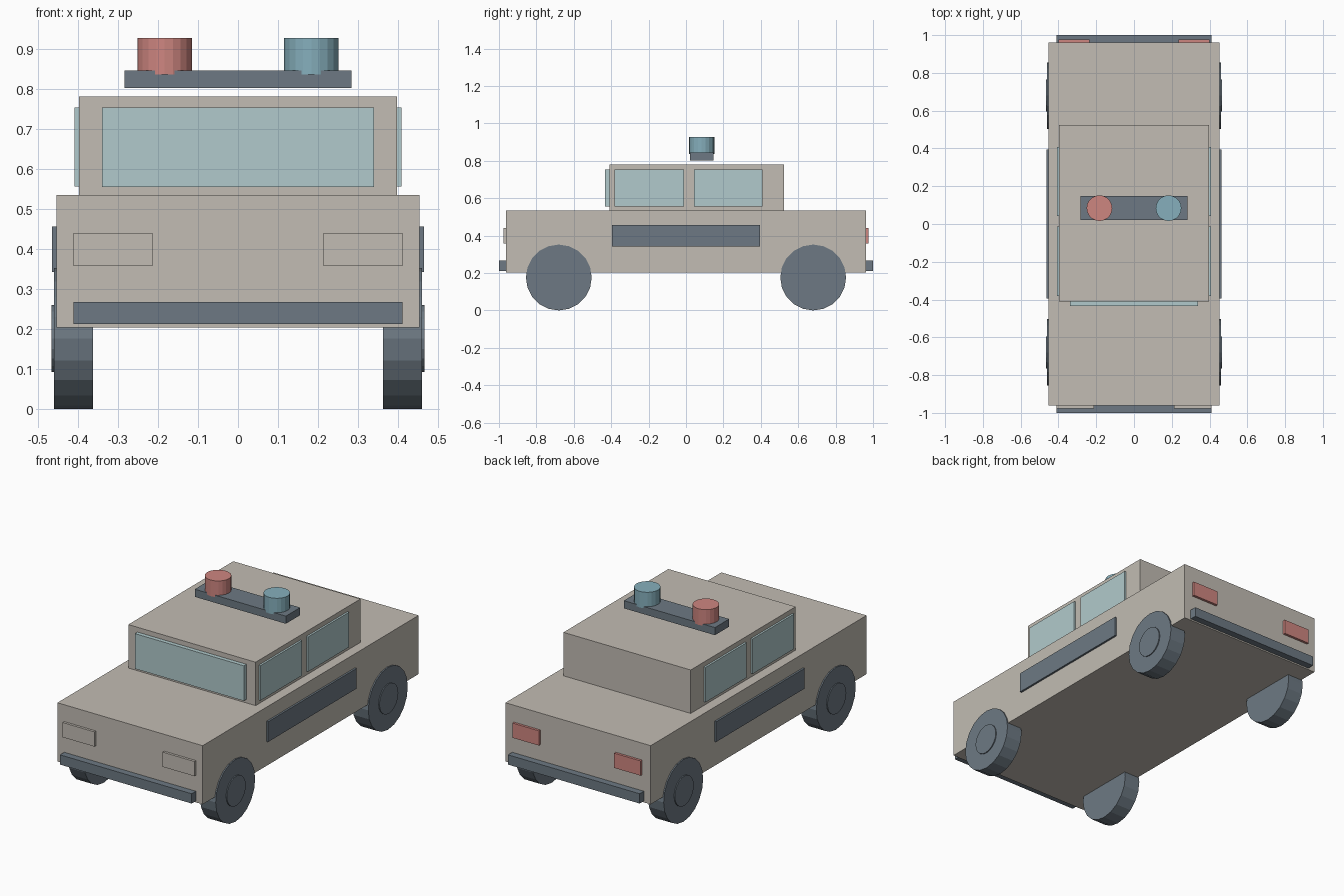
import bpy, bmesh, math
from mathutils import Matrix

if "Cube" in bpy.data.objects:
    bpy.data.objects.remove(bpy.data.objects["Cube"])


def mat(name, rgb):
    m = bpy.data.materials.new(name)
    lin = [((c / 255 + 0.055) / 1.055) ** 2.4 for c in rgb]
    m.diffuse_color = (*lin, 1)
    m.use_nodes = True
    m.node_tree.nodes["Principled BSDF"].inputs["Base Color"].default_value = m.diffuse_color
    return m


CREAM = mat("cream_paint", (194, 188, 179))
DARK = mat("dark_slate", (109, 121, 131))
GLASS = mat("pale_glass", (177, 202, 204))
RED = mat("red_lamp", (206, 134, 128))
BLUE = mat("blue_lamp", (134, 175, 188))


def finish(name, bm, m):
    me = bpy.data.meshes.new(name)
    bm.to_mesh(me)
    bm.free()
    me.materials.append(m)
    ob = bpy.data.objects.new(name, me)
    bpy.context.collection.objects.link(ob)
    return ob


def box(name, x, y, z, m):
    """Box from (min, max) ranges on each axis."""
    bm = bmesh.new()
    size = [r[1] - r[0] for r in (x, y, z)]
    mid = [(r[0] + r[1]) / 2 for r in (x, y, z)]
    bmesh.ops.create_cube(bm, size=1, matrix=Matrix.Translation(mid) @ Matrix.Diagonal((*size, 1)))
    return finish(name, bm, m)


def cylinder(name, centre, radius, depth, m, along_x=False):
    bm = bmesh.new()
    mx = Matrix.Translation(centre)
    if along_x:
        mx = mx @ Matrix.Rotation(math.pi / 2, 4, 'Y')
    bmesh.ops.create_cone(bm, cap_ends=True, segments=20, radius1=radius, radius2=radius,
                          depth=depth, matrix=mx)
    return finish(name, bm, m)


def span(side, a, b):
    return tuple(sorted((side * a, side * b)))


# Body and cabin
box("body", (-0.453, 0.453), (-0.962, 0.962), (0.204, 0.535), CREAM)
box("cabin", (-0.397, 0.397), (-0.41, 0.525), (0.53, 0.78), CREAM)
box("windshield", (-0.34, 0.34), (-0.433, -0.405), (0.555, 0.753), GLASS)

# Bumpers
for name, s in (("front_bumper", -1), ("rear_bumper", 1)):
    box(name, (-0.411, 0.411), span(s, 0.955, 1.0), (0.212, 0.267), DARK)

# Mirrored side parts
for side, tag in ((-1, "left"), (1, "right")):
    box(f"{tag}_headlight", span(side, 0.213, 0.411), (-0.976, -0.955), (0.357, 0.44), CREAM)
    box(f"{tag}_taillight", span(side, 0.235, 0.4), (0.955, 0.976), (0.357, 0.44), RED)
    box(f"{tag}_door_stripe", span(side, 0.45, 0.464), (-0.395, 0.395), (0.342, 0.456), DARK)
    box(f"{tag}_front_window", span(side, 0.39, 0.408), (-0.382, -0.012), (0.556, 0.753), GLASS)
    box(f"{tag}_rear_window", span(side, 0.39, 0.408), (0.042, 0.408), (0.556, 0.753), GLASS)
    for y, end in ((-0.68, "front"), (0.68, "rear")):
        cylinder(f"{tag}_{end}_wheel", (side * 0.411, y, 0.176), 0.176, 0.098, DARK, True)
        cylinder(f"{tag}_{end}_hub", (side * 0.455, y, 0.176), 0.084, 0.021, DARK, True)

# Roof light bar with two lamps
box("light_bar", (-0.284, 0.284), (0.021, 0.148), (0.802, 0.845), DARK)
for x, name, m in ((-0.183, "red_beacon", RED), (0.183, "blue_beacon", BLUE)):
    cylinder(name, (x, 0.084, 0.8805), 0.068, 0.091, m)
